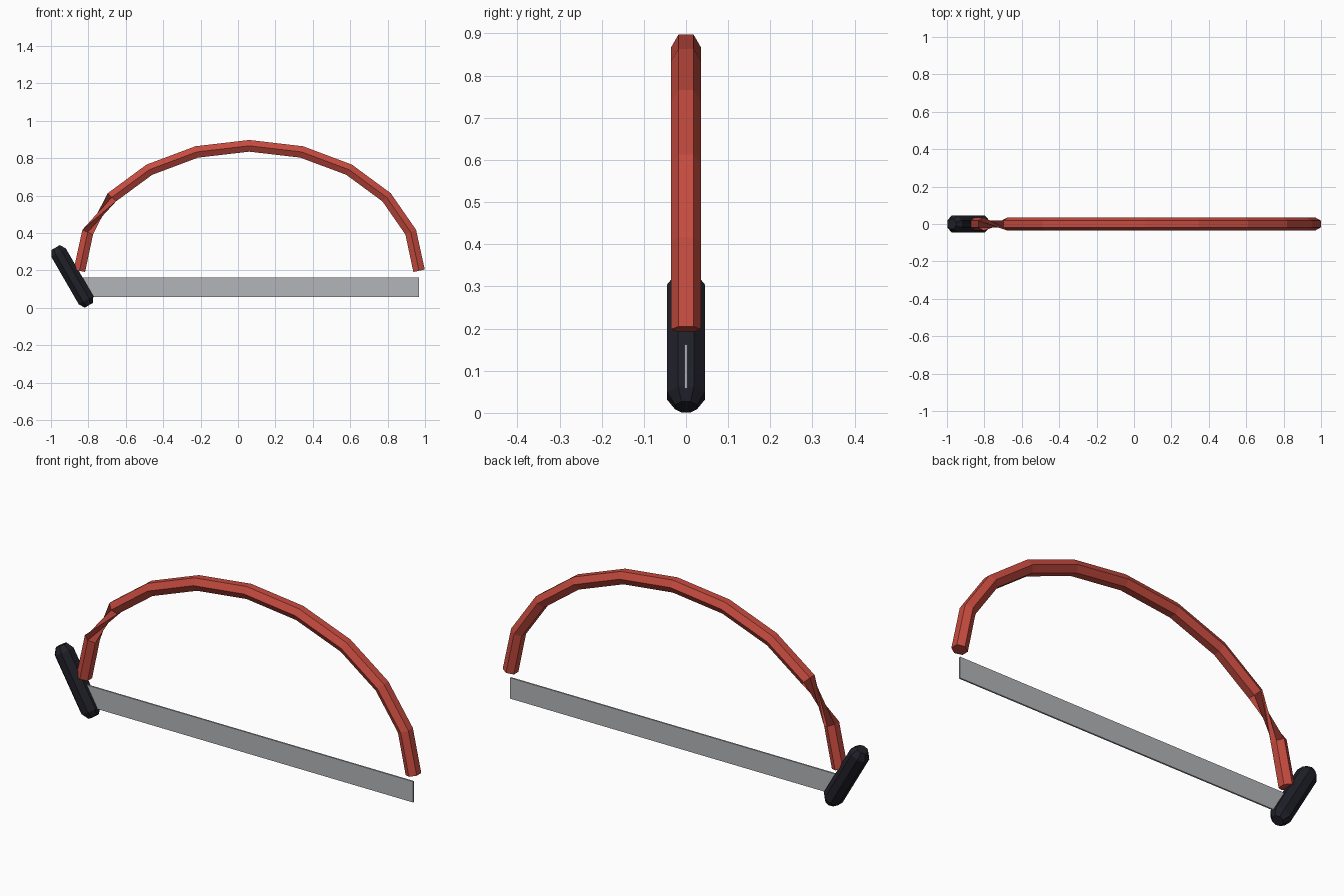
import bpy, bmesh
from math import cos, sin, pi, radians
from mathutils import Vector, Matrix

cube = bpy.data.objects.get("Cube")
if cube:
    bpy.data.objects.remove(cube, do_unlink=True)


def material(name, rgb):
    mat = bpy.data.materials.new(name)
    mat.use_nodes = True
    mat.diffuse_color = (*rgb, 1)
    mat.node_tree.nodes["Principled BSDF"].inputs["Base Color"].default_value = (*rgb, 1)
    return mat


def finish(bm, name, mat):
    bmesh.ops.recalc_face_normals(bm, faces=bm.faces)
    mesh = bpy.data.meshes.new(name)
    bm.to_mesh(mesh)
    bm.free()
    mesh.materials.append(mat)
    obj = bpy.data.objects.new(name, mesh)
    bpy.context.collection.objects.link(obj)
    return obj


def loft(rings, name, mat):
    """Skin a list of point rings and cap both ends."""
    bm = bmesh.new()
    loops = [[bm.verts.new(p) for p in ring] for ring in rings]
    n = len(loops[0])
    for a, b in zip(loops, loops[1:]):
        for i in range(n):
            j = (i + 1) % n
            bm.faces.new((a[i], a[j], b[j], b[i]))
    bm.faces.new(loops[0][::-1])
    bm.faces.new(loops[-1])
    return finish(bm, name, mat)


red = material("red paint", (0.56, 0.07, 0.05))
black = material("black grip", (0.014, 0.014, 0.022))
steel = material("steel", (0.45, 0.46, 0.48))

# Bowed frame: hexagonal tube along a half ellipse, half a twist near the left end
steps, radius = 10, 0.036
path = [Vector((0.06 - 0.908 * cos(pi * k / steps), 0, 0.198 + 0.668 * sin(pi * k / steps)))
        for k in range(steps + 1)]
rings = []
for k, p in enumerate(path):
    tangent = (path[min(k + 1, steps)] - path[max(k - 1, 0)]).normalized()
    side = Vector((0, 1 if k < 2 else -1, 0))
    up = tangent.cross(side)
    rings.append([p + radius * (side * cos(pi * i / 3) + up * sin(pi * i / 3))
                  for i in range(6)])
loft(rings, "bow_frame", red)

# Octagonal grip with chamfered ends, leaning outwards
profile = [(-0.178, 0.028), (-0.147, 0.0485), (0.147, 0.0485), (0.178, 0.028)]
place = Matrix.Translation((-0.886, 0, 0.168)) @ Matrix.Rotation(radians(-30), 4, 'Y')
loft([[place @ Vector((r * cos(pi * (i + 0.5) / 4), r * sin(pi * (i + 0.5) / 4), h))
       for i in range(8)] for h, r in profile], "handle", black)

# Flat blade
bm = bmesh.new()
bmesh.ops.create_cube(bm, size=1)
bmesh.ops.scale(bm, vec=(1.816, 0.008, 0.104), verts=bm.verts)
bmesh.ops.translate(bm, vec=(0.06, 0, 0.11), verts=bm.verts)
finish(bm, "blade", steel)
